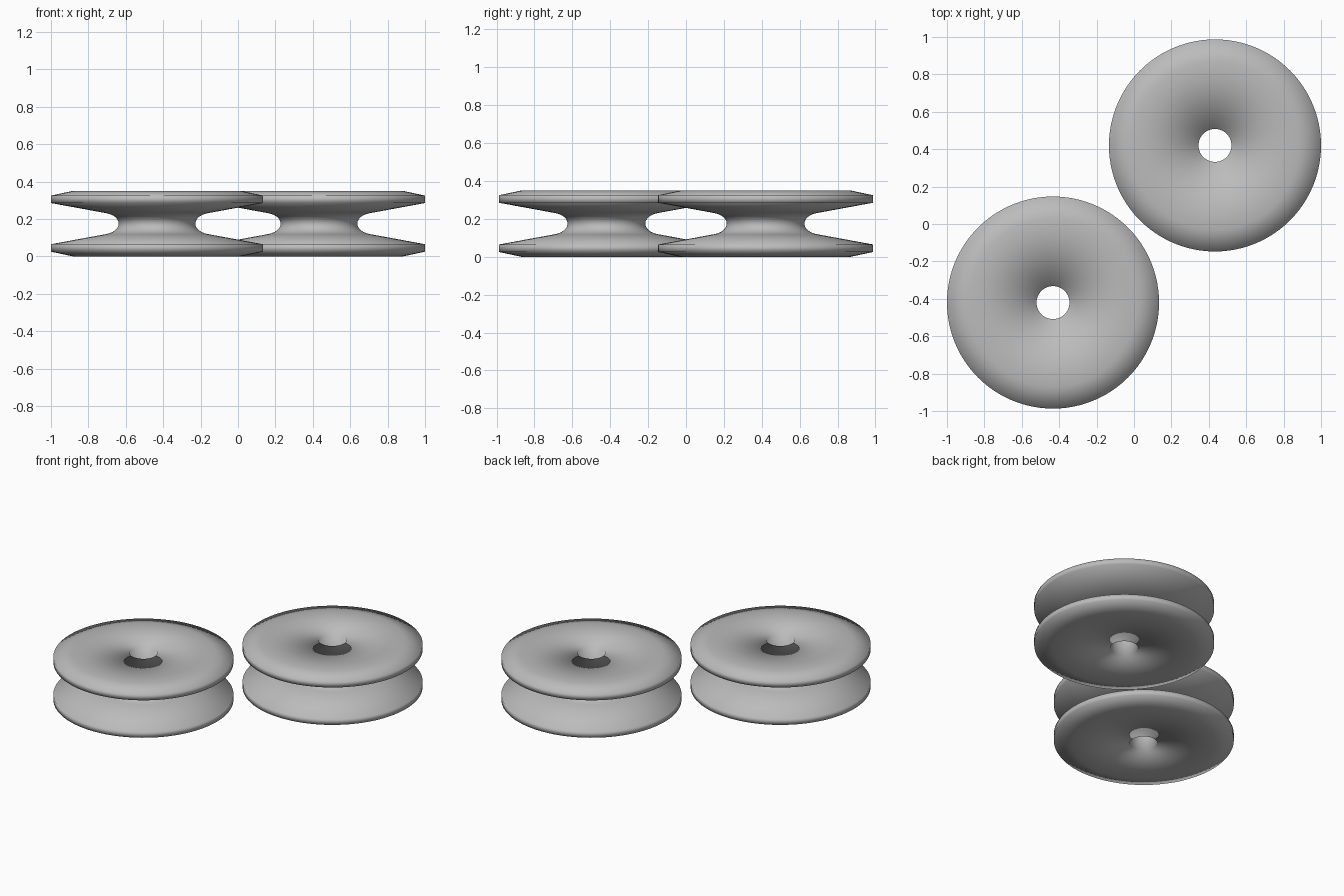
import bpy
import bmesh
import math
from mathutils import Vector

if "Cube" in bpy.data.objects:
    bpy.data.objects.remove(bpy.data.objects["Cube"])

HEIGHT = 0.35
MID = HEIGHT / 2
RIM = 0.567
BORE = 0.088
SEGMENTS = 96

# One plain metal colour
metal = bpy.data.materials.new("plain grey")
metal.use_nodes = True
grey = (0.5, 0.5, 0.5, 1)
metal.diffuse_color = grey
metal.node_tree.nodes["Principled BSDF"].inputs["Base Color"].default_value = grey


def half_profile():
    """Radius and height above the middle plane, from bore to groove throat."""
    points = [(BORE, 0), (BORE, MID), (0.45, MID),
              (RIM, 0.15), (RIM, 0.11)]
    # Rounded groove bottom running into the sloping flange
    steps = 6
    for i in range(steps + 1):
        a = math.radians(78) * (1 - i / steps)
        points.append((0.295 - 0.09 * math.cos(a), 0.058 * math.sin(a)))
    return points


def make_pulley(name, x, y):
    upper = half_profile()
    lower = [(r, -h) for r, h in reversed(upper[1:-1])]
    outline = upper + lower

    # Revolve the closed outline about the axle
    bm = bmesh.new()
    verts = [bm.verts.new((r, 0, h + MID)) for r, h in outline]
    edges = [bm.edges.new((v, verts[i - 1])) for i, v in enumerate(verts)]
    bmesh.ops.spin(bm, geom=verts + edges, cent=(0, 0, 0), axis=(0, 0, 1),
                   angle=math.tau, steps=SEGMENTS, use_merge=True)
    bmesh.ops.remove_doubles(bm, verts=bm.verts, dist=0.0001)
    bmesh.ops.recalc_face_normals(bm, faces=bm.faces)
    for face in bm.faces:
        face.smooth = True

    mesh = bpy.data.meshes.new(name)
    bm.to_mesh(mesh)
    bm.free()
    mesh.materials.append(metal)
    pulley = bpy.data.objects.new(name, mesh)
    pulley.location = Vector((x, y, 0))
    bpy.context.collection.objects.link(pulley)


# Two matching grooved wheels set on a diagonal
for name, side in (("back_left_pulley", 1), ("front_right_pulley", -1)):
    make_pulley(name, 0.433 * side, 0.42 * side)
